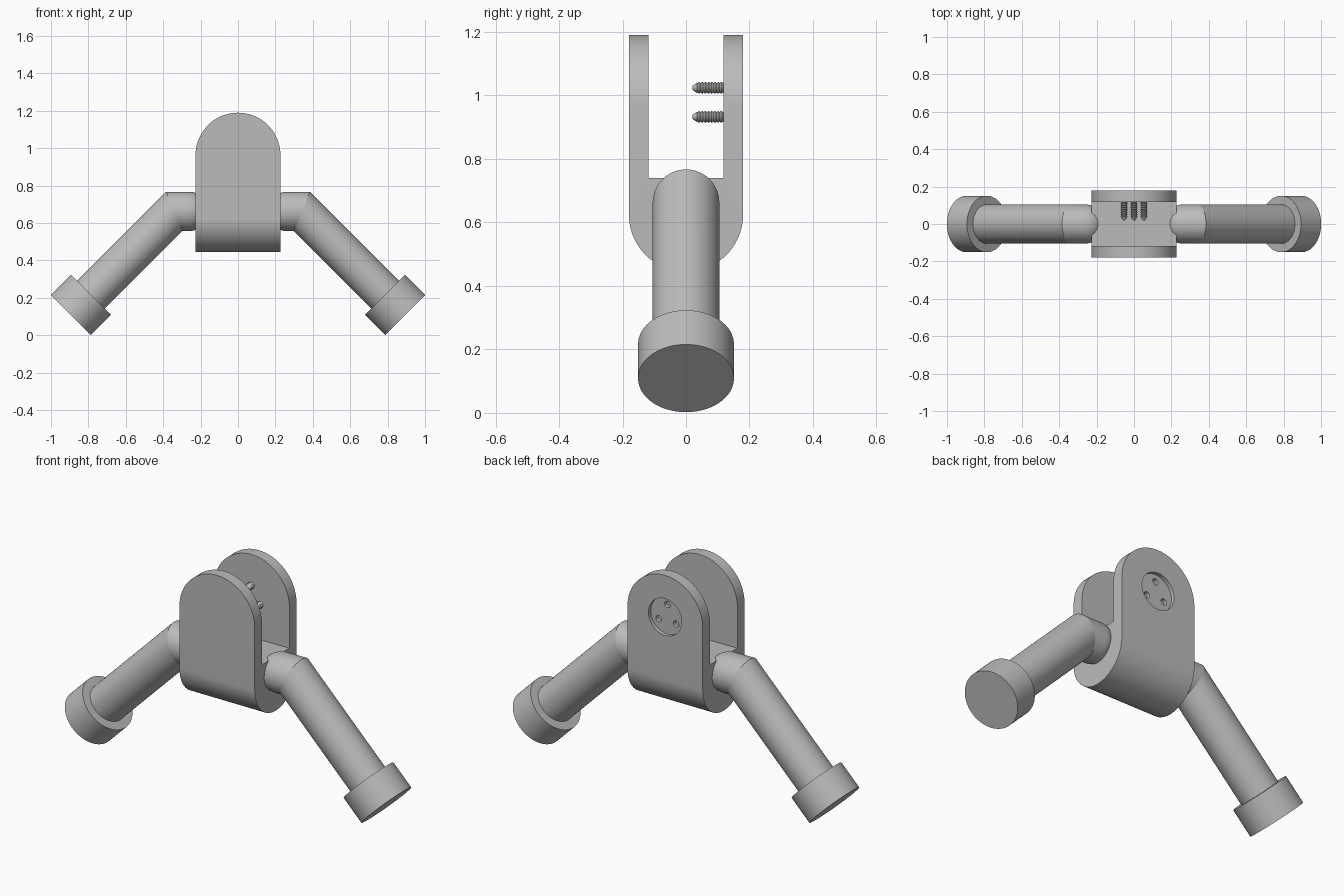
import bpy, bmesh
from math import sin, cos, tan, pi, radians
from mathutils import Matrix, Vector

cube = bpy.data.objects.get("Cube")
if cube:
    bpy.data.objects.remove(cube, do_unlink=True)

SEG = 64
grey = bpy.data.materials.new("plain grey")
grey.use_nodes = True
colour = (0.5, 0.5, 0.5, 1)
grey.diffuse_color = colour
grey.node_tree.nodes["Principled BSDF"].inputs["Base Color"].default_value = colour


def make(name, bm):
    bmesh.ops.recalc_face_normals(bm, faces=bm.faces)
    mesh = bpy.data.meshes.new(name)
    bm.to_mesh(mesh)
    bm.free()
    mesh.materials.append(grey)
    obj = bpy.data.objects.new(name, mesh)
    bpy.context.collection.objects.link(obj)
    return obj


def activate(obj):
    bpy.ops.object.select_all(action='DESELECT')
    obj.select_set(True)
    bpy.context.view_layer.objects.active = obj


def smooth(obj):
    activate(obj)
    bpy.ops.object.shade_smooth_by_angle(angle=radians(30))


def prism(name, points, push):
    """Extrude a closed outline of 3D points along a vector."""
    bm = bmesh.new()
    face = bm.faces.new([bm.verts.new(p) for p in points])
    new = bmesh.ops.extrude_face_region(bm, geom=[face])["geom"]
    bmesh.ops.translate(bm, vec=push, verts=[v for v in new if isinstance(v, bmesh.types.BMVert)])
    return make(name, bm)


def cylinder(name, start, end, radius, segments=SEG):
    start, end = Vector(start), Vector(end)
    axis = end - start
    turn = axis.to_track_quat('Z', 'Y').to_matrix().to_4x4()
    bm = bmesh.new()
    bmesh.ops.create_cone(bm, cap_ends=True, segments=segments, radius1=radius, radius2=radius,
                          depth=axis.length, matrix=Matrix.Translation((start + end) / 2) @ turn)
    return make(name, bm)


def skin(name, rings):
    """Join equal rings of points into a closed tube."""
    bm = bmesh.new()
    loops = [[bm.verts.new(p) for p in ring] for ring in rings]
    for a, b in zip(loops, loops[1:]):
        for i in range(len(a)):
            j = (i + 1) % len(a)
            bm.faces.new((a[i], a[j], b[j], b[i]))
    bm.faces.new(loops[0])
    bm.faces.new(loops[-1])
    return make(name, bm)


def cut(obj, tool, operation):
    tool.hide_render = True
    mod = obj.modifiers.new("cut", 'BOOLEAN')
    mod.operation = operation
    mod.solver = 'EXACT'
    mod.object = tool
    activate(obj)
    bpy.ops.object.modifier_apply(modifier=mod.name)
    bpy.data.objects.remove(tool, do_unlink=True)


# Fork bracket: U profile with a round base, trimmed to round-topped plates
HALF_W, HALF_D, INNER, TOP, FLOOR = 0.227, 0.18, 0.118, 1.19, 0.74
BASE_Z, EYE_Z = 0.625, 0.963
profile = [(-INNER, FLOOR), (-INNER, 1.3), (-HALF_D, 1.3)]
profile += [(-HALF_D * cos(pi * i / 40), BASE_Z - HALF_D * sin(pi * i / 40)) for i in range(41)]
profile += [(HALF_D, 1.3), (INNER, 1.3), (INNER, FLOOR)]
bracket = prism("fork_bracket", [(-0.4, y, z) for y, z in profile], (0.8, 0, 0))
arch = [(-HALF_W, 0.3), (HALF_W, 0.3)]
arch += [(HALF_W * cos(pi * i / 40), EYE_Z + HALF_W * sin(pi * i / 40)) for i in range(41)]
cut(bracket, prism("arch_cutter", [(x, -0.3, z) for x, z in arch], (0, 0.6, 0)), 'INTERSECT')

# Round recess in the back plate, with three screw holes
RECESS_Y = 0.16
cut(bracket, cylinder("recess_cutter", (0, RECESS_Y, EYE_Z), (0, 0.3, EYE_Z), 0.1), 'DIFFERENCE')
screws = [(0.061 * cos(a), EYE_Z + 0.061 * sin(a)) for a in (radians(d) for d in (90, 210, 330))]
for x, z in screws:
    cut(bracket, cylinder("hole_cutter", (x, 0.14, z), (x, 0.2, z), 0.017, 24), 'DIFFERENCE')
smooth(bracket)

# Threaded screws with tapered tips
for n, (x, z) in enumerate(screws):
    outline = [(0.02, 0.006), (0.034, 0.016)]
    for i in range(9):
        y = 0.036 + i * 0.01
        outline += [(y, 0.015), (y + 0.005, 0.019)]
    outline.append((0.13, 0.015))
    rings = [[(x + r * cos(2 * pi * k / 20), y, z + r * sin(2 * pi * k / 20)) for k in range(20)]
             for y, r in outline]
    smooth(skin(f"screw_{n + 1}", rings))

# Bent arms: domed inner end, mitred elbow, straight slope down to the foot
R, ARM_Z, DOME_X, ELBOW_X = 0.105, 0.662, 0.262, 0.341
circle = [(cos(2 * pi * k / SEG), sin(2 * pi * k / SEG)) for k in range(SEG)]
slope = Vector((1, 0, -1)).normalized()
across = Vector((1, 0, 1)).normalized()
elbow = Vector((ELBOW_X, 0, ARM_Z))
foot_end = elbow + slope * 0.782
foot_start = foot_end - slope * 0.152
for side, word in ((1, "left"), (-1, "right")):
    rings = []
    for i in range(1, 13):
        t = pi / 2 * i / 12
        rings.append([Vector((DOME_X - R * cos(t), R * sin(t) * c, ARM_Z + R * sin(t) * s)) for c, s in circle])
    rings.append([elbow + Vector((R * s * tan(pi / 8), R * c, R * s)) for c, s in circle])
    rings.append([foot_start + slope * 0.02 + across * R * s + Vector((0, R * c, 0)) for c, s in circle])
    flip = Matrix.Scale(side, 3, (1, 0, 0))
    smooth(skin(f"{word}_arm", [[flip @ p for p in ring] for ring in rings]))
    smooth(cylinder(f"{word}_foot", flip @ foot_start, flip @ foot_end, 0.151))

# The elbow seam stays a crisp edge
for word in ("left", "right"):
    mesh = bpy.data.objects[f"{word}_arm"].data
    for edge in mesh.edges:
        a, b = (mesh.vertices[i].co for i in edge.vertices)
        on_seam = [abs(abs(p.x) - ELBOW_X - (p.z - ARM_Z) * tan(pi / 8)) < 1e-4 for p in (a, b)]
        if all(on_seam):
            edge.use_edge_sharp = True
